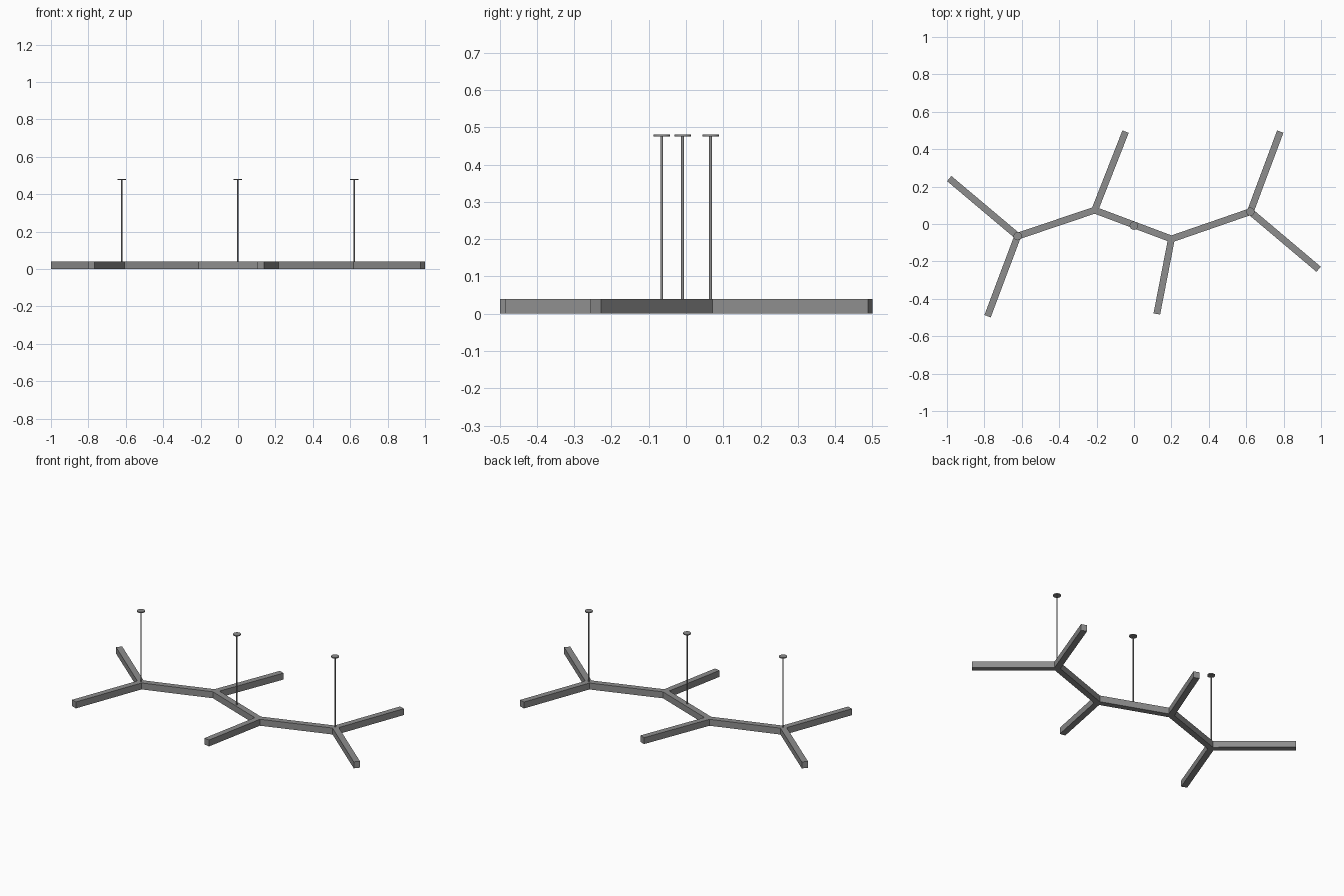
import bpy, bmesh, math
from mathutils import Vector

if "Cube" in bpy.data.objects:
    bpy.data.objects.remove(bpy.data.objects["Cube"])

W, H, TOP = 0.018, 0.04, 0.481   # beam half width, beam height, ceiling height

# Dark grey finish shared by all parts
finish = bpy.data.materials.new("dark_grey")
finish.diffuse_color = (0.27, 0.27, 0.27, 1)
finish.use_nodes = True
finish.node_tree.nodes["Principled BSDF"].inputs["Base Color"].default_value = finish.diffuse_color

# Plan of the branching light: joints, tips and the beams between them
pts = {k: Vector(v) for k, v in {
    "a": (-0.622, -0.065), "b": (-0.210, 0.074), "c": (0.200, -0.080), "d": (0.622, 0.066),
    "a1": (-0.988, 0.243), "a2": (-0.783, -0.493), "b1": (-0.045, 0.494),
    "c1": (0.122, -0.481), "d1": (0.782, 0.494), "d2": (0.987, -0.242)}.items()}
beams = [("a", "b"), ("b", "c"), ("c", "d"), ("a", "a1"), ("a", "a2"),
         ("b", "b1"), ("c", "c1"), ("d", "d1"), ("d", "d2")]


def angle(p, q):
    d = pts[q] - pts[p]
    return math.atan2(d.y, d.x)


def end_points(p, q):
    """Right corner, joint centre and left corner of beam p-q at p."""
    a = angle(p, q)
    others = [n for b in beams if p in b for n in b if n not in (p, q)]
    if not others:   # free tip, cut square
        side = Vector((-math.sin(a), math.cos(a))) * W
        return [pts[p] - side, pts[p] + side]
    gaps = [(angle(p, n) - a) % math.tau for n in others]
    left, right = min(gaps), math.tau - max(gaps)

    def corner(turn, gap):
        return pts[p] + Vector((math.cos(turn), math.sin(turn))) * (W / math.sin(gap / 2))
    return [corner(a - right / 2, right), pts[p], corner(a + left / 2, left)]


def beam(name, p, q):
    """Straight bar with mitred joints."""
    outline = end_points(p, q)[::-1] + end_points(q, p)[::-1]
    bm = bmesh.new()
    face = bm.faces.new([bm.verts.new((v.x, v.y, 0)) for v in outline])
    ext = bmesh.ops.extrude_face_region(bm, geom=[face], use_keep_orig=True)
    bmesh.ops.translate(bm, vec=(0, 0, H),
                        verts=[g for g in ext["geom"] if isinstance(g, bmesh.types.BMVert)])
    bmesh.ops.recalc_face_normals(bm, faces=bm.faces)
    mesh = bpy.data.meshes.new(name)
    bm.to_mesh(mesh)
    bm.free()
    mesh.materials.append(finish)
    bpy.context.collection.objects.link(bpy.data.objects.new(name, mesh))


def cylinder(name, x, y, z0, z1, r, sides):
    bpy.ops.mesh.primitive_cylinder_add(vertices=sides, radius=r, depth=z1 - z0,
                                        location=(x, y, (z0 + z1) / 2))
    obj = bpy.context.object
    obj.name = name
    obj.data.materials.append(finish)
    bpy.ops.object.shade_smooth_by_angle()


# Spine bars and branch arms
for i, (p, q) in enumerate(beams):
    beam(f"spine_bar_{i + 1}" if i < 3 else f"branch_arm_{i - 2}", p, q)

# Suspension rods with ceiling discs
for side, (x, y) in {"left": pts["a"], "middle": (-0.001, -0.009), "right": pts["d"]}.items():
    cylinder(f"{side}_suspension_rod", x, y, H - 0.005, TOP - 0.003, 0.004, 16)
    cylinder(f"{side}_ceiling_disc", x, y, TOP - 0.006, TOP, 0.022, 32)
